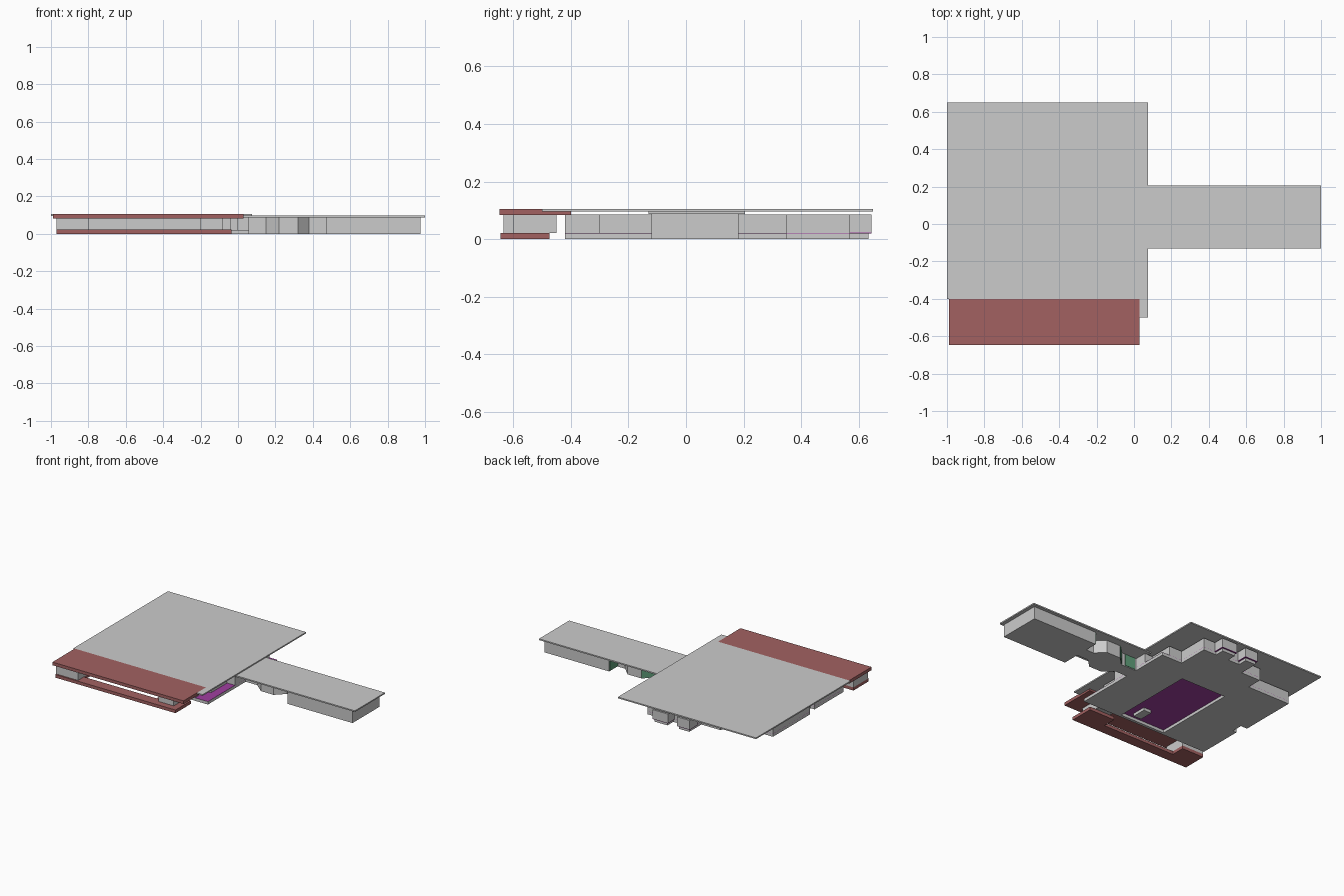
import bpy, bmesh

if "Cube" in bpy.data.objects:
    bpy.data.objects.remove(bpy.data.objects["Cube"])


def paint(name, color):
    m = bpy.data.materials.new(name)
    m.diffuse_color = color
    m.use_nodes = True
    m.node_tree.nodes["Principled BSDF"].inputs["Base Color"].default_value = m.diffuse_color
    return m


RED = paint("red_trim", (0.36, 0.12, 0.12, 1))
PURPLE = paint("purple_floor", (0.35, 0.05, 0.35, 1))
GREEN = paint("green_panel", (0.12, 0.35, 0.2, 1))


def prism(name, pts, z0, z1, mat=None):
    """Extrude a plan outline between two heights."""
    bm = bmesh.new()
    face = bm.faces.new([bm.verts.new((x, y, z0)) for x, y in pts])
    if z1 > z0:
        ext = bmesh.ops.extrude_face_region(bm, geom=[face])
        verts = [v for v in ext["geom"] if isinstance(v, bmesh.types.BMVert)]
        bmesh.ops.translate(bm, vec=(0, 0, z1 - z0), verts=verts)
    bmesh.ops.recalc_face_normals(bm, faces=bm.faces)
    me = bpy.data.meshes.new(name)
    bm.to_mesh(me)
    bm.free()
    ob = bpy.data.objects.new(name, me)
    bpy.context.collection.objects.link(ob)
    if mat:
        me.materials.append(mat)
    return ob


def box(name, x0, x1, y0, y1, z0, z1, mat=None):
    return prism(name, [(x0, y0), (x1, y0), (x1, y1), (x0, y1)], z0, z1, mat)


FLOOR, EAVE = 0.02, 0.086

# Flat roofs
prism("main_roof", [(-1, -0.4), (0.03, -0.4), (0.03, -0.5), (0.075, -0.5),
                    (0.075, 0.65), (-1, 0.65)], 0.096, 0.105)
box("front_roof", -0.99, 0.03, -0.648, -0.4, 0.083, 0.105, RED)
box("wing_roof", 0.03, 1.0, -0.13, 0.205, 0.088, 0.097)

# Main floor slab, open in the middle
outline = [(0.06, -0.42), (0.06, 0.35), (-0.1, 0.35), (-0.1, 0.57), (-0.47, 0.57),
           (-0.47, 0.5), (-0.62, 0.5), (-0.62, 0.39), (-0.95, 0.39), (-0.95, -0.02),
           (-0.9, -0.02), (-0.9, -0.1), (-0.93, -0.1), (-0.93, -0.42)]
slab = prism("floor_slab", outline, 0, FLOOR)
hole = box("court_cutter", -0.58, -0.23, -0.4, 0.2, -0.05, 0.05)
hole.hide_render = True
hole.hide_set(True)
cut = slab.modifiers.new("court_opening", "BOOLEAN")
cut.operation = "DIFFERENCE"
cut.object = hole
prism("purple_floor_cover", outline, FLOOR, FLOOR + 0.001, PURPLE)
box("court_pier", -0.36, -0.3, -0.36, -0.26, 0, FLOOR)

# Upper walls, set back from the right side terrace
prism("main_walls", [(-0.04, -0.42), (-0.04, -0.3), (0.0, -0.3), (0.0, -0.12), (0.06, -0.12),
                     (0.06, 0.18), (0.0, 0.18), (0.0, 0.35)] + outline[2:],
      FLOOR + 0.001, EAVE)

# Rear bays with stepped bases
for i, (x0, x1) in enumerate([(-0.31, -0.19), (-0.48, -0.38)]):
    box(f"rear_bay_base_{i}", x0 + 0.01, x1 - 0.01, 0.56, 0.635, 0, FLOOR)
    box(f"rear_bay_floor_{i}", x0, x1, 0.56, 0.645, FLOOR, FLOOR + 0.003, PURPLE)
    box(f"rear_bay_wall_{i}", x0, x1, 0.56, 0.645, FLOOR + 0.003, EAVE)

# Red front plinth with end pavilions
prism("front_plinth", [(-0.97, -0.645), (-0.035, -0.645), (-0.035, -0.475), (-0.235, -0.475),
                       (-0.235, -0.57), (-0.8, -0.57), (-0.8, -0.475), (-0.97, -0.475)],
      0, 0.022, RED)
box("front_left_pavilion", -0.97, -0.8, -0.635, -0.475, 0.022, 0.083)
box("front_right_pavilion", -0.2, -0.08, -0.6, -0.45, 0.022, 0.083)

# Side wing: end block and a link with angled bays front and back
box("wing_end_block", 0.47, 0.975, -0.12, 0.182, 0, 0.088)
prism("wing_link", [(0.06, 0), (0.15, 0), (0.22, -0.06), (0.32, -0.06), (0.38, 0), (0.47, 0),
                    (0.47, 0.09), (0.41, 0.09), (0.35, 0.15), (0.24, 0.15), (0.18, 0.09),
                    (0.06, 0.09)], 0, 0.088)
box("link_green_panel_right", 0.467, 0.47, 0.09, 0.18, 0.005, 0.086, GREEN)
prism("link_green_panel_left", [(0.24, 0.15), (0.18, 0.09), (0.178, 0.092), (0.238, 0.152)],
      0.005, 0.086, GREEN)
box("link_green_panel_rear", 0.07, 0.15, 0.09, 0.093, 0.005, 0.086, GREEN)
